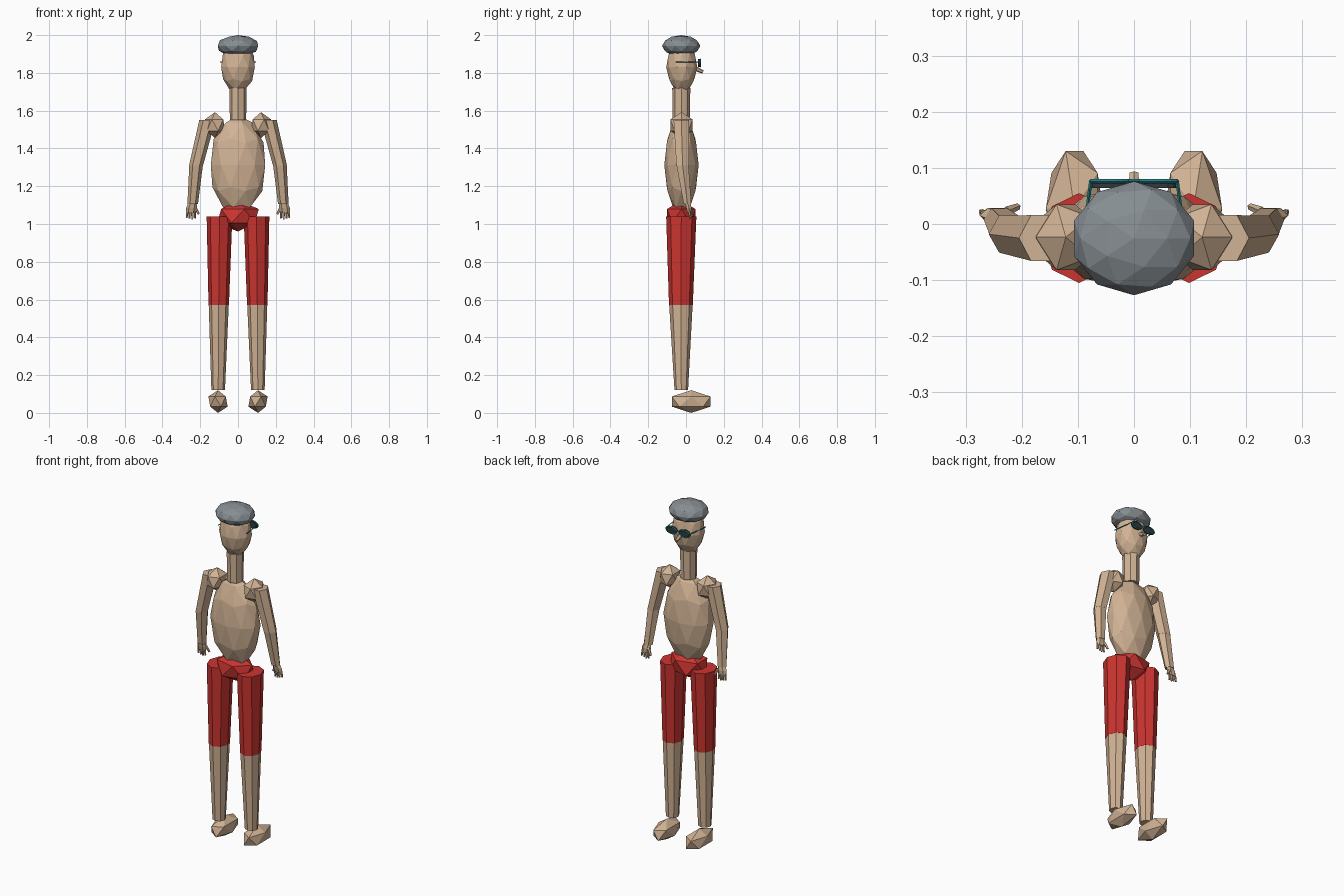
import bpy, bmesh, math
from mathutils import Vector, Matrix

if "Cube" in bpy.data.objects:
    bpy.data.objects.remove(bpy.data.objects["Cube"])


def colour(name, rgb):
    m = bpy.data.materials.new(name)
    m.diffuse_color = (*rgb, 1)
    m.use_nodes = True
    m.node_tree.nodes["Principled BSDF"].inputs["Base Color"].default_value = m.diffuse_color
    return m


SKIN = colour("skin", (0.64, 0.45, 0.30))
RED = colour("red_cloth", (0.60, 0.035, 0.03))
HAT = colour("hat_grey", (0.24, 0.27, 0.29))
TEAL = colour("teal_frame", (0.02, 0.22, 0.25))
DARK = colour("dark_lens", (0.03, 0.04, 0.05))


def finish(name, bm, mat, mirror):
    bmesh.ops.recalc_face_normals(bm, faces=bm.faces)
    me = bpy.data.meshes.new(name)
    bm.to_mesh(me)
    bm.free()
    me.materials.append(mat)
    ob = bpy.data.objects.new(name, me)
    bpy.context.collection.objects.link(ob)
    if mirror:
        mod = ob.modifiers.new("mirror", 'MIRROR')
        mod.use_mirror_merge = False
    return ob


def blob(name, lo, hi, sub, mat, mirror=False, shape=None):
    """Faceted icosphere fitted to a bounding box, optionally reshaped."""
    bm = bmesh.new()
    bmesh.ops.create_icosphere(bm, subdivisions=sub, radius=1)
    size = [max(abs(v.co[i]) for v in bm.verts) for i in range(3)]
    for v in bm.verts:
        p = Vector(v.co[i] / size[i] for i in range(3))
        if shape:
            p = shape(p)
        v.co = [lo[i] + (hi[i] - lo[i]) * (p[i] + 1) / 2 for i in range(3)]
    return finish(name, bm, mat, mirror)


def limb(name, rings, n, mat, mirror=True):
    """Closed loft through horizontal rings (x, y, z, rx, ry)."""
    bm = bmesh.new()
    loops = []
    for x, y, z, rx, ry in rings:
        angles = [2 * math.pi * i / n for i in range(n)]
        loops.append([bm.verts.new((x + rx * math.cos(a), y + ry * math.sin(a), z)) for a in angles])
    for a, b in zip(loops, loops[1:]):
        for i in range(n):
            j = (i + 1) % n
            bm.faces.new((a[i], a[j], b[j], b[i]))
    bm.faces.new(loops[0])
    bm.faces.new(loops[-1])
    return finish(name, bm, mat, mirror)


def rod(name, a, b, r1, r2, n, mat, mirror=True):
    """Tapered rod between two points."""
    a, b = Vector(a), Vector(b)
    d = b - a
    m = Matrix.Translation((a + b) / 2) @ d.to_track_quat('Z', 'Y').to_matrix().to_4x4()
    bm = bmesh.new()
    bmesh.ops.create_cone(bm, cap_ends=True, segments=n, radius1=r1, radius2=r2,
                          depth=d.length, matrix=m)
    return finish(name, bm, mat, mirror)


# Head, hat, neck and torso
def chin(p):
    k = 1 - 0.12 * max(0, -p.z)
    return Vector((p.x * k, p.y * k, p.z))


def flat_base(p):
    return Vector((p.x, p.y, max(p.z, -0.82)))


blob("head", (-0.089, -0.105, 1.69), (0.089, 0.06, 1.97), 2, SKIN, shape=chin)
blob("hat", (-0.107, -0.127, 1.885), (0.107, 0.076, 2.0), 3 - 1, HAT, shape=flat_base)
limb("neck", [(0, -0.025, 1.55, 0.043, 0.045), (0, -0.025, 1.72, 0.046, 0.048)], 8, SKIN, False)
blob("torso", (-0.144, -0.115, 1.05), (0.144, 0.067, 1.575), 2, SKIN)
rod("nose", (0, 0.045, 1.825), (0, 0.09, 1.805), 0.013, 0.009, 6, SKIN, False)

# Shorts and legs
blob("hips", (-0.11, -0.1, 0.96), (0.11, 0.05, 1.125), 1, RED)
limb("shorts_leg", [(0.098, -0.025, 1.04, 0.068, 0.08),
                    (0.102, -0.027, 0.57, 0.054, 0.063)], 8, RED)
limb("lower_leg", [(0.102, -0.027, 0.57, 0.053, 0.062),
                   (0.105, -0.025, 0.12, 0.036, 0.036)], 8, SKIN)
blob("foot", (0.055, -0.075, 0.0), (0.157, 0.13, 0.12), 1, SKIN, True)

# Shoulders and arms
blob("shoulder", (0.068, -0.082, 1.455), (0.175, 0.035, 1.592), 1, SKIN, True)
limb("upper_arm", [(0.162, -0.025, 1.55, 0.043, 0.047),
                   (0.222, -0.018, 1.31, 0.037, 0.038)], 6, SKIN)
limb("forearm", [(0.222, -0.018, 1.31, 0.036, 0.037),
                 (0.240, 0.008, 1.105, 0.028, 0.023)], 6, SKIN)

# Hand with fingers and thumb
limb("palm", [(0.241, 0.010, 1.112, 0.022, 0.016),
              (0.246, 0.015, 1.085, 0.029, 0.016),
              (0.249, 0.018, 1.06, 0.026, 0.011)], 6, SKIN)
for i in range(4):
    x = 0.229 + 0.013 * i
    rod("finger", (x, 0.018, 1.068), (x + 0.002 * (i - 1), 0.022, 1.025 + 0.004 * abs(i - 1)),
        0.007, 0.005, 5, SKIN)
rod("thumb", (0.228, 0.022, 1.088), (0.207, 0.031, 1.052), 0.009, 0.006, 5, SKIN)


# Sunglasses
def rim(name, cx, y, cz, rx, rz, r, n=14):
    bm = bmesh.new()
    rows = []
    for i in range(n):
        a = 2 * math.pi * i / n
        rows.append([bm.verts.new((cx + (rx + r * math.cos(t)) * math.cos(a),
                                   y + r * math.sin(t),
                                   cz + (rz + r * math.cos(t)) * math.sin(a)))
                     for t in (math.pi * k / 2 for k in range(4))])
    for i in range(n):
        a, b = rows[i], rows[(i + 1) % n]
        for k in range(4):
            j = (k + 1) % 4
            bm.faces.new((a[k], a[j], b[j], b[k]))
    return finish(name, bm, TEAL, True)


rim("glasses_rim", 0.043, 0.076, 1.852, 0.034, 0.020, 0.004)
lens = rod("glasses_lens", (0, 0.064, 0), (0, 0.077, 0), 0.034, 0.034, 14, DARK)
for v in lens.data.vertices:
    v.co = (v.co.x + 0.043, v.co.y, v.co.z * 0.6 + 1.852)
rod("glasses_bridge", (-0.012, 0.077, 1.857), (0.012, 0.077, 1.857), 0.003, 0.003, 4, TEAL, False)
rod("glasses_temple", (0.077, 0.077, 1.858), (0.093, -0.052, 1.858), 0.003, 0.003, 4, TEAL)
